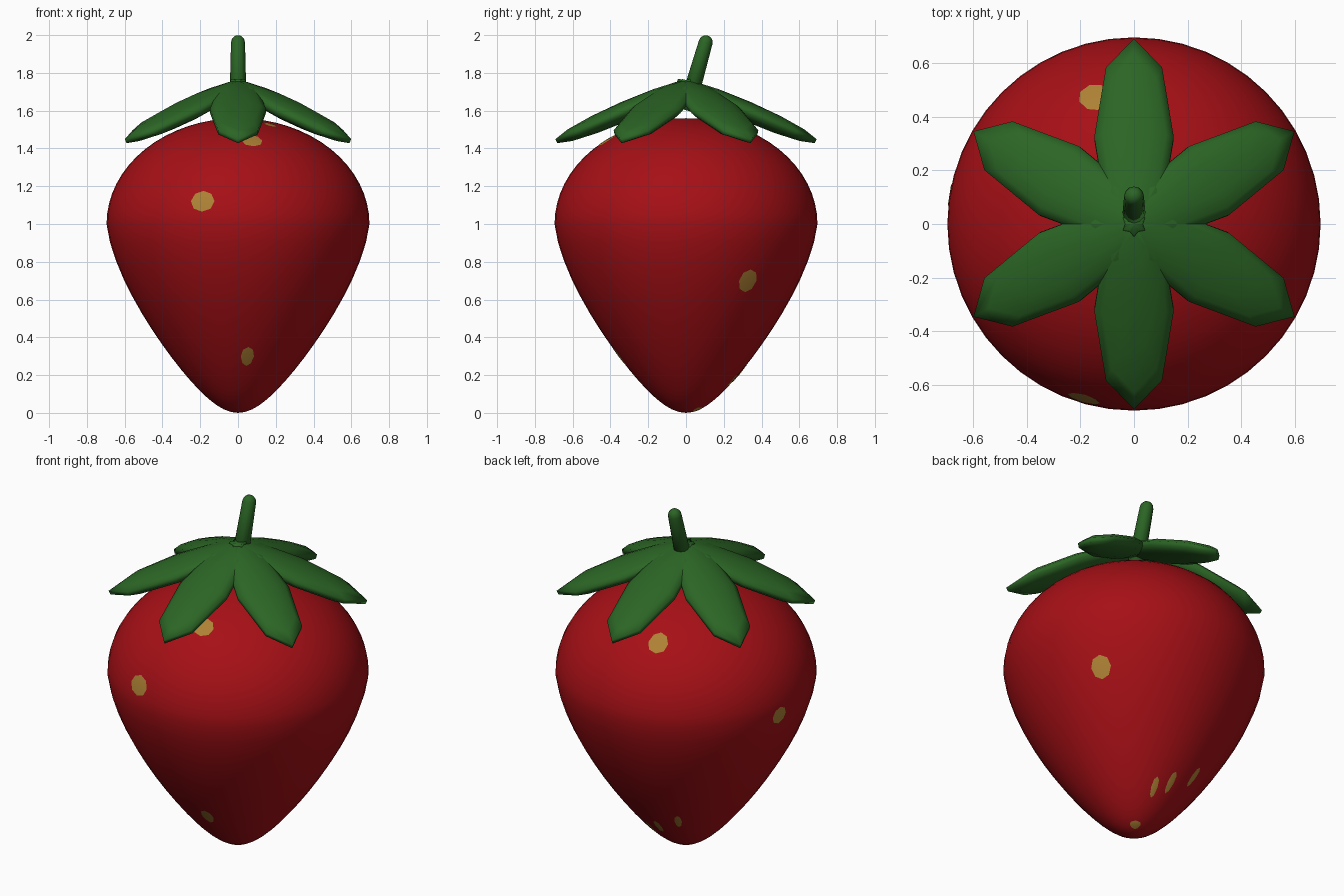
import bpy, bmesh, math
from mathutils import Vector, Matrix

if "Cube" in bpy.data.objects:
    bpy.data.objects.remove(bpy.data.objects["Cube"])


def material(name, rgb):
    m = bpy.data.materials.new(name)
    m.diffuse_color = (*rgb, 1)
    m.use_nodes = True
    m.node_tree.nodes["Principled BSDF"].inputs["Base Color"].default_value = m.diffuse_color
    return m


RED = material("red", (0.38, 0.005, 0.008))
GREEN = material("green", (0.024, 0.130, 0.018))
YELLOW = material("yellow", (0.42, 0.22, 0.035))


def finish(bm, name, mat):
    bmesh.ops.recalc_face_normals(bm, faces=bm.faces)
    for f in bm.faces:
        f.smooth = True
    me = bpy.data.meshes.new(name)
    bm.to_mesh(me)
    bm.free()
    me.materials.append(mat)
    ob = bpy.data.objects.new(name, me)
    bpy.context.collection.objects.link(ob)
    return ob


def lathe(profile, sides):
    """Revolve (radius, z) points about z; both end points lie on the axis."""
    bm = bmesh.new()
    bottom = bm.verts.new((0, 0, profile[0][1]))
    top = bm.verts.new((0, 0, profile[-1][1]))
    rings = [[bm.verts.new((r * math.cos(a), r * math.sin(a), z))
              for a in (2 * math.pi * i / sides for i in range(sides))]
             for r, z in profile[1:-1]]
    for i in range(sides):
        j = (i + 1) % sides
        bm.faces.new((bottom, rings[0][j], rings[0][i]))
        bm.faces.new((top, rings[-1][i], rings[-1][j]))
        for lo, hi in zip(rings, rings[1:]):
            bm.faces.new((lo[i], lo[j], hi[j], hi[i]))
    return bm


# Fruit body: half ellipsoid on top, tapered ellipsoid below the widest ring
def body_profile(steps=32):
    pts = []
    for i in range(steps + 1):
        a = -math.pi / 2 + math.pi * i / steps
        r, s = 0.696 * math.cos(a), math.sin(a)
        if s < 0:
            pts.append((r * (1 - 0.45 * (-s) ** 1.3), 1 + s))
        else:
            pts.append((r, 1 + 0.56 * s))
    return pts


BODY = body_profile()
finish(lathe(BODY, 48), "fruit_body", RED)


def body_point(az, z, lift):
    for (r0, z0), (r1, z1) in zip(BODY, BODY[1:]):
        if z0 <= z <= z1:
            r = r0 + (r1 - r0) * (z - z0) / (z1 - z0)
            n = Vector((z1 - z0, 0, r0 - r1)).normalized()
            p = Vector((r, 0, z)) + n * lift
            return Matrix.Rotation(az, 3, 'Z') @ p


# Seed spots lying on the skin: azimuth, height, half width, half height
SEEDS = [(-106, 1.12, 0.065, 0.055), (-82, 0.30, 0.035, 0.05),
         (-80, 1.44, 0.055, 0.03), (-45, 1.525, 0.03, 0.012),
         (33, 0.70, 0.055, 0.06), (107.7, 1.39, 0.055, 0.04),
         (171, 0.97, 0.05, 0.05), (76, 0.165, 0.018, 0.045),
         (94, 0.205, 0.02, 0.05), (118, 0.28, 0.02, 0.05),
         (55, 0.02, 0.03, 0.012)]
bm = bmesh.new()
for deg, z, w, h in SEEDS:
    az = math.radians(deg)
    radius = body_point(az, z, 0).xy.length
    centre = bm.verts.new(body_point(az, z, 0.004))
    rim = []
    for k in range(8):
        a = math.tau * k / 8
        rim.append(bm.verts.new(body_point(az + w * math.cos(a) / radius,
                                           z + h * math.sin(a), 0.002)))
    for k in range(8):
        bm.faces.new((centre, rim[k], rim[(k + 1) % 8]))
finish(bm, "seeds", YELLOW)

# Six sepals: squashed low-poly spheres sloping outward from the crown
for i in range(6):
    bm = bmesh.new()
    bmesh.ops.create_uvsphere(bm, u_segments=8, v_segments=7, radius=1)
    place = (Matrix.Rotation(math.radians(30 + 60 * i), 4, 'Z')
             @ Matrix.Translation((0.32, 0, 1.598))
             @ Matrix.Rotation(math.radians(23.5), 4, 'Y')
             @ Matrix.Diagonal((0.41, 0.152, 0.053, 1)))
    bmesh.ops.transform(bm, matrix=place, verts=bm.verts)
    finish(bm, f"sepal_{i + 1}", GREEN)

# Leaning, slightly tapered stem with a rounded tip
STEM = [(0, 0), (0.046, 0), (0.037, 0.375), (0.032, 0.393), (0.019, 0.407), (0, 0.412)]
bm = lathe(STEM, 12)
lean = (Matrix.Translation((0, 0.001, 1.602))
        @ Matrix.Rotation(math.radians(-16), 4, 'X'))
bmesh.ops.transform(bm, matrix=lean, verts=bm.verts)
finish(bm, "stem", GREEN)
